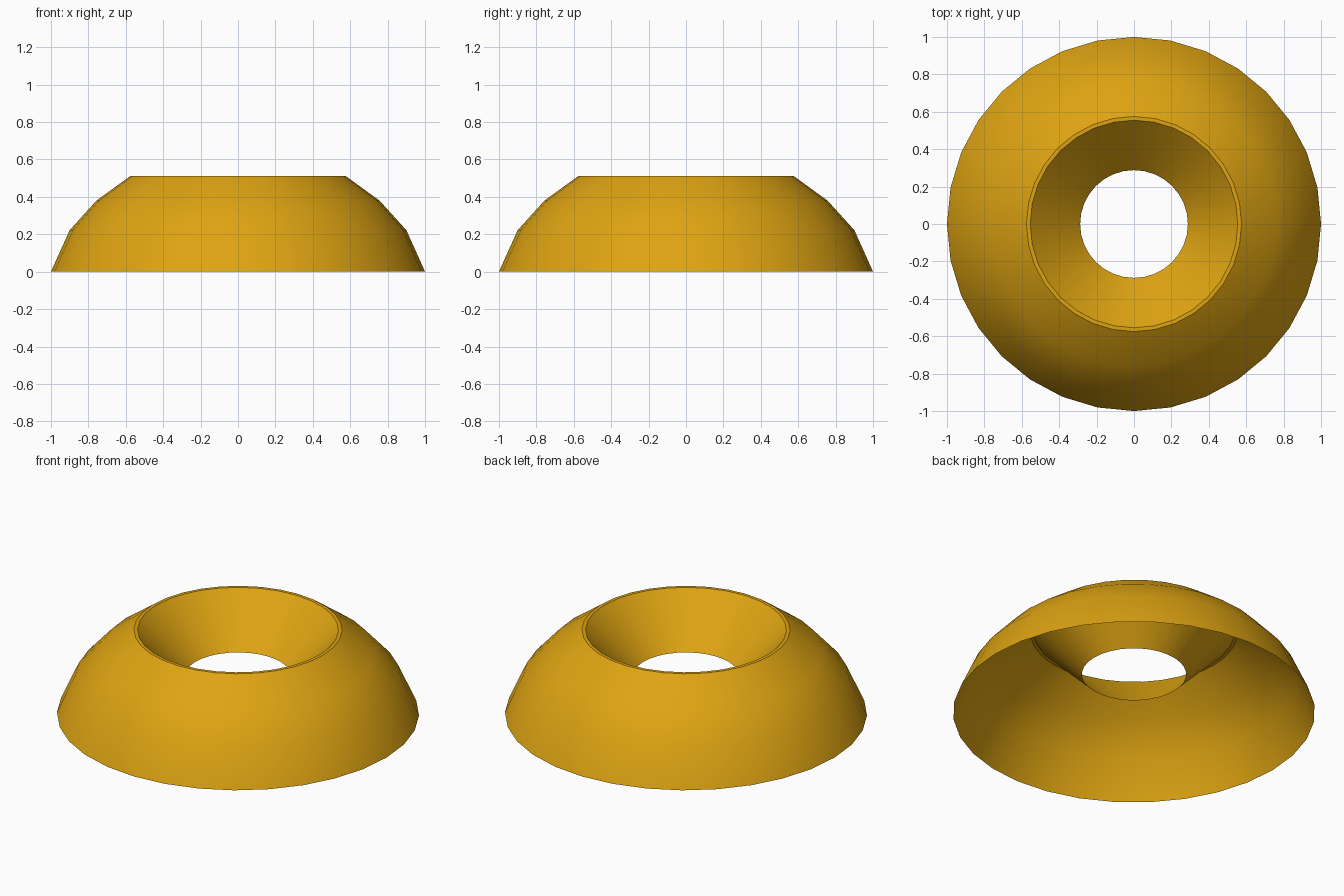
import bpy, bmesh, math

cube = bpy.data.objects.get("Cube")
if cube:
    bpy.data.objects.remove(cube, do_unlink=True)

SEGMENTS = 32

# Golden yellow material
gold = bpy.data.materials.new("golden_yellow")
gold.use_nodes = True
color = (0.73, 0.37, 0.006, 1.0)
gold.diffuse_color = color
gold.node_tree.nodes["Principled BSDF"].inputs["Base Color"].default_value = color


def lathe(name, profile):
    """Turn a (radius, height) profile around the z axis into an open shell."""
    bm = bmesh.new()
    verts = [bm.verts.new((r, 0, z)) for r, z in profile]
    edges = [bm.edges.new(pair) for pair in zip(verts, verts[1:])]
    bmesh.ops.spin(bm, geom=verts + edges, cent=(0, 0, 0), axis=(0, 0, 1),
                   angle=math.tau, steps=SEGMENTS, use_duplicate=False)
    bmesh.ops.remove_doubles(bm, verts=bm.verts, dist=0.0005)
    # Every face of the dome, rim and funnel looks upward
    bm.normal_update()
    bmesh.ops.reverse_faces(bm, faces=[f for f in bm.faces if f.normal.z < 0])
    mesh = bpy.data.meshes.new(name)
    bm.to_mesh(mesh)
    bm.free()
    mesh.materials.append(gold)
    obj = bpy.data.objects.new(name, mesh)
    bpy.context.collection.objects.link(obj)
    return obj


# Domed outside, narrow flat rim, then a funnel down to the open hole
ring = lathe("domed_ring", [
    (1.0, 0.0), (0.9, 0.222), (0.757, 0.38), (0.575, 0.512),
    (0.555, 0.512), (0.288, 0.24),
])

# Smooth sides with crisp rim edges
bpy.ops.object.select_all(action="DESELECT")
ring.select_set(True)
bpy.context.view_layer.objects.active = ring
bpy.ops.object.shade_smooth_by_angle(angle=math.radians(30))
